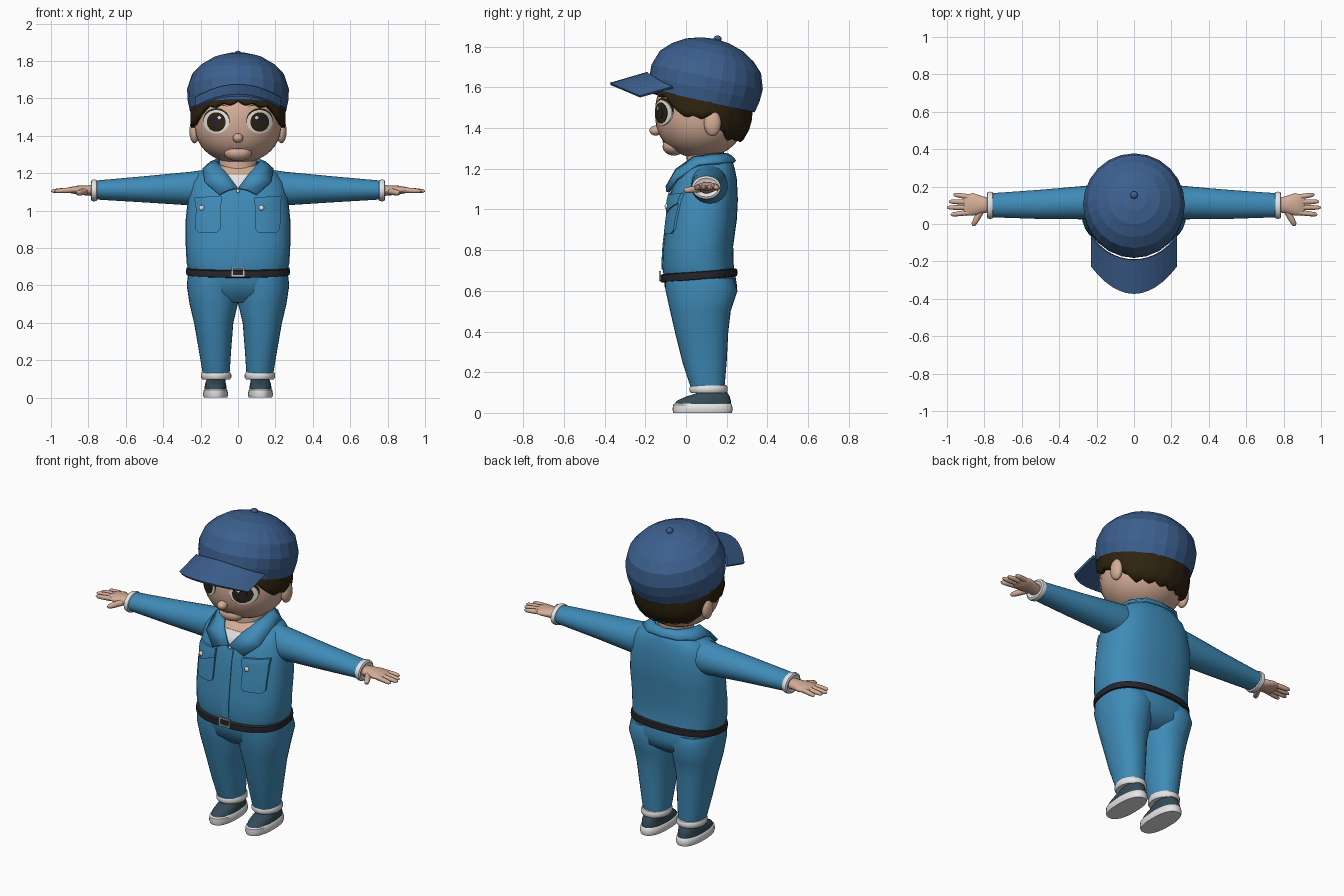
import bpy, bmesh, math
from mathutils import Vector as V

if "Cube" in bpy.data.objects:
    bpy.data.objects.remove(bpy.data.objects["Cube"])

def material(name, r, g, b):
    m = bpy.data.materials.new(name)
    m.diffuse_color = (r, g, b, 1)
    m.use_nodes = True
    m.node_tree.nodes["Principled BSDF"].inputs["Base Color"].default_value = m.diffuse_color
    return m

BLUE = material("work_blue", .05, .26, .48)
NAVY = material("cap_blue", .045, .115, .27)
SKIN = material("skin", .66, .42, .31)
HAIR = material("dark_brown", .028, .017, .005)
BELT = material("belt_black", .018, .018, .024)
WHITE = material("white", .78, .78, .78)
SLATE = material("shoe_slate", .035, .07, .095)
LIP = material("lip", .38, .2, .15)
METAL = material("silver", .55, .55, .55)
X, Y, Z = V((1, 0, 0)), V((0, 1, 0)), V((0, 0, 1))

def finish(name, bm, mat, mirror=False, smooth=True):
    bmesh.ops.recalc_face_normals(bm, faces=bm.faces[:])
    me = bpy.data.meshes.new(name)
    bm.to_mesh(me)
    bm.free()
    me.materials.append(mat)
    if smooth:
        me.polygons.foreach_set("use_smooth", [True] * len(me.polygons))
        me.set_sharp_from_angle(angle=math.radians(40))
    ob = bpy.data.objects.new(name, me)
    bpy.context.scene.collection.objects.link(ob)
    if mirror:
        ob.modifiers.new("mirror", 'MIRROR')
    return ob

def ring(c, u, v, a, b, n=2.0, seg=32):
    pts = []
    for i in range(seg):
        t = 2 * math.pi * i / seg
        co, si = math.cos(t), math.sin(t)
        pts.append(V(c) + u * a * math.copysign(abs(co) ** (2 / n), co)
                   + v * b * math.copysign(abs(si) ** (2 / n), si))
    return pts

def loft(name, rings, mat, caps=(True, True), closed=True, **kw):
    bm = bmesh.new()
    vs = [[bm.verts.new(p) for p in r] for r in rings]
    n = len(vs[0])
    for a, b in zip(vs, vs[1:]):
        for i in range(n if closed else n - 1):
            j = (i + 1) % n
            bm.faces.new((a[i], a[j], b[j], b[i]))
    if caps[0]: bm.faces.new(vs[0])
    if caps[1]: bm.faces.new(vs[-1])
    return finish(name, bm, mat, **kw)

def stack(name, rows, mat, n=2.0, **kw):
    """rows: z, x centre, half width, front y, back y"""
    return loft(name, [ring((x, (f + b) / 2, z), X, Y, h, (b - f) / 2, n) for z, x, h, f, b in rows], mat, **kw)

def tube(name, pts, mat, **kw):
    d = (V(pts[-1][0]) - V(pts[0][0])).normalized()
    u = d.cross(Z).normalized()
    return loft(name, [ring(p, u, d.cross(u), r, r, 2, 12) for p, r in pts], mat, **kw)

def ball(name, c, r, mat, **kw):
    bm = bmesh.new()
    bmesh.ops.create_uvsphere(bm, u_segments=24, v_segments=14, radius=1)
    for v in bm.verts:
        v.co = V(c) + V([v.co[i] * r[i] for i in range(3)])
    return finish(name, bm, mat, **kw)

def patch(name, outline, surf, mat, off=.004, **kw):
    """thin plate following the front surface y = surf(x, z)"""
    pts = []
    for p, q in zip(outline, outline[1:] + outline[:1]):
        k = max(1, int(math.dist(p, q) / .02))
        pts += [(p[0] + (q[0] - p[0]) * i / k, p[1] + (q[1] - p[1]) * i / k) for i in range(k)]
    cx, cz = (sum(p[i] for p in pts) / len(pts) for i in (0, 1))
    rings = []
    for t, o in ((.05, off), (.35, off), (.7, off), (1, off), (1, -.004)):
        r = [(cx + (x - cx) * t, cz + (z - cz) * t) for x, z in pts]
        rings.append([V((x, surf(x, z) - o, z)) for x, z in r])
    return loft(name, rings, mat, **kw)

def oval(x, z, a, b, seg=28):
    return [(x + a * math.cos(6.28319 * i / seg), z + b * math.sin(6.28319 * i / seg)) for i in range(seg)]

# jacket body
TORSO = [(.68, 0, .265, -.11, .24), (.72, 0, .275, -.118, .235), (.82, 0, .28, -.112, .232), (.95, 0, .28, -.097, .25),
         (1.05, 0, .27, -.083, .255), (1.15, 0, .25, -.055, .25), (1.2, 0, .215, -.02, .24),
         (1.235, 0, .15, .02, .23), (1.255, 0, .1, .05, .2)]
stack("jacket", TORSO, BLUE, 2.5)

def chest(x, z):
    for a, b in zip(TORSO, TORSO[1:]):
        if z <= b[0] or b is TORSO[-1]:
            t = min(1, (z - a[0]) / (b[0] - a[0]))
            h, f, k = (a[i] + (b[i] - a[i]) * t for i in (2, 3, 4))
            return (f + k) / 2 - (k - f) / 2 * max(0, 1 - abs(x / h) ** 2.5) ** .4

# sleeves, cuffs, hands
def arm_ring(x, y, z, ry, rz):
    return ring((x, y, z), Y, Z, ry, rz)
loft("sleeve", [arm_ring(.1, .11, 1.13, .09, .1), arm_ring(.25, .115, 1.118, .09, .09),
     arm_ring(.5, .105, 1.114, .078, .07), arm_ring(.77, .1, 1.11, .064, .05)], BLUE, mirror=True)
loft("sleeve_cuff", [arm_ring(x, .1, 1.108, .06 + d, .046 + d) for x, d in
     ((.752, .002), (.757, .01), (.77, .013), (.782, .01), (.787, 0), (.78, -.012))], WHITE, mirror=True)
loft("palm", [arm_ring(.76, .1, 1.107, .036, .03), arm_ring(.81, .103, 1.108, .045, .027),
     arm_ring(.86, .105, 1.11, .06, .023), arm_ring(.9, .1, 1.11, .056, .016), arm_ring(.912, .1, 1.11, .045, .008)],
     SKIN, mirror=True)
def finger(name, p, q, r):
    p, q = V(p), V(q)
    tube(name, [(p, r), (p.lerp(q, .6), r * .9), (p.lerp(q, .9), r * .7), (q, r * .25)], SKIN, mirror=True)
for i, (y0, x1, y1) in enumerate(((.145, .965, .158), (.117, .99, .12), (.088, 1.0, .088), (.061, .98, .05))):
    finger("finger_%d" % (i + 1), (.885, y0, 1.11), (x1, y1, 1.104), .0145)
finger("thumb", (.815, .075, 1.103), (.862, -.01, 1.093), .018)

# trousers
stack("trouser_seat", [(.69, 0, .262, -.112, .24), (.62, 0, .268, -.105, .252), (.56, 0, .24, -.085, .235),
      (.51, 0, .13, -.03, .17)], BLUE, 2.5)
stack("trouser_leg", [(.66, .135, .132, -.1, .235), (.6, .138, .136, -.1, .253), (.5, .13, .129, -.078, .22),
      (.4, .13, .105, -.055, .208), (.25, .123, .086, -.018, .2), (.11, .116, .07, .028, .188)], BLUE, 2.2, mirror=True)
stack("trouser_cuff", [(z, .117, .07 + d, .028 - d, .194 + d) for z, d in
      ((.1, -.01), (.098, .004), (.108, .011), (.125, .011), (.135, .006), (.137, -.004))], WHITE, mirror=True)

# shoes
stack("shoe_sole", [(0, .12, .062, -.062, .225), (.015, .12, .067, -.066, .23), (.04, .12, .064, -.064, .226),
      (.046, .12, .058, -.055, .22)], WHITE, 2.4, mirror=True)
stack("shoe_upper", [(.04, .12, .06, -.06, .222), (.06, .12, .058, -.045, .22), (.08, .12, .054, .0, .215),
      (.096, .118, .05, .05, .205), (.13, .117, .045, .07, .18)], SLATE, 2.3, mirror=True)

# belt, tilted up to the back, and buckle
belt = [ring((0, .063, z), X, Y, .268 + d, .18 + d, 2.5, 48) for z, d in
        ((.655, -.004), (.658, .008), (.675, .01), (.692, .008), (.697, -.006))]
for r in belt:
    for p in r:
        p.z += .08 * (p.y - .063)
loft("belt", belt, BELT)
for nm, o in (("top", [(-.036, .69), (.036, .69), (.036, .698), (-.036, .698)]),
              ("bottom", [(-.036, .648), (.036, .648), (.036, .656), (-.036, .656)]),
              ("left", [(-.036, .648), (-.028, .648), (-.028, .698), (-.036, .698)]),
              ("right", [(.028, .648), (.036, .648), (.036, .698), (.028, .698)])):
    patch("buckle_" + nm, o, lambda x, z: -.127, METAL, .005)

# pockets, placket, buttons, collar
patch("placket", [(-.02, .705), (.02, .705), (.02, 1.1), (-.02, 1.1)], chest, BLUE, .004)
for s, nm in ((-1, "right"), (1, "left")):
    c = s * .16
    patch("pocket_" + nm, [(c - .065, 1.05), (c - .067, .9), (c - .05, .882), (c + .045, .882), (c + .065, .9),
          (c + .07, 1.05)], chest, BLUE, .009)
    patch("pocket_flap_" + nm, [(c - .072, 1.07), (c - .07, 1.02), (c - .035, .985), (c + .07, 1.03),
          (c + .072, 1.08)], chest, BLUE, .016)
    bx = c - .035
    ball("pocket_button_" + nm, (bx, chest(bx, 1.015) - .018, 1.015), (.014, .009, .014), WHITE)
ball("collar_button", (0, chest(0, 1.105) - .008, 1.105), (.01, .008, .01), WHITE)
patch("undershirt", [(0, 1.115), (.075, 1.19), (-.075, 1.19)], chest, WHITE, .005)
patch("throat", [(-.08, 1.185), (.08, 1.185), (.1, 1.235), (-.1, 1.235)], chest, SKIN, .003)
inner = [(.003, -.088, 1.12), (.06, -.045, 1.195), (.115, .04, 1.255), (.115, .13, 1.268), (.07, .19, 1.27), (0, .205, 1.268)]
outer = [(.1, -.09, 1.085), (.175, -.045, 1.15), (.185, .06, 1.22), (.175, .16, 1.228), (.1, .23, 1.235), (0, .242, 1.235)]
mid = [tuple(V(a).lerp(V(b), .5) + V((0, -.004, .008))) for a, b in zip(inner, outer)]
col = loft("collar", [[V(p) for p in r] for r in (inner, mid, outer)], BLUE, (False, False), False, mirror=True)
m = col.modifiers.new("thickness", 'SOLIDIFY')
m.thickness, m.offset = .016, 0

# head and neck
def size(z, c, r):
    return math.sqrt(max(0, 1 - abs((z - c) / r) ** 2.4))
def face(x, z):
    return .07 - .222 * math.sqrt(max(.0, size(z, 1.475, .222) ** 2 - (x / .232) ** 2))
heads = [1.475 - .222 * math.cos(math.pi * i / 20) for i in range(1, 20)]
loft("head", [ring((0, .07, z), X, Y, .232 * size(z, 1.475, .222), .222 * size(z, 1.475, .222), 2, 40)
     for z in heads], SKIN)
stack("neck", [(1.15, 0, .11, 0, .18), (1.22, 0, .1, .005, .18), (1.32, 0, .1, .0, .19)], SKIN)
ball("ear", (.232, .13, 1.425), (.028, .042, .065), SKIN, mirror=True)
ball("nose", (0, -.148, 1.388), (.028, .032, .025), SKIN)
ball("chin", (0, -.06, 1.31), (.075, .055, .045), SKIN)

# eyes, brows, mouth
patch("eyelash", oval(.116, 1.484, .071, .064), face, HAIR, .003, mirror=True)
patch("eye_white", oval(.116, 1.475, .069, .063), face, WHITE, .006, mirror=True)
patch("iris", oval(.116, 1.474, .05, .052), face, HAIR, .008, mirror=True)
patch("pupil", oval(.116, 1.474, .026, .028), face, BELT, .0095, mirror=True)
patch("eye_glint", oval(.1, 1.497, .009, .009, 12), face, WHITE, .011, mirror=True)
patch("eyebrow", [(.05, 1.556), (.11, 1.57), (.17, 1.556), (.11, 1.578)], face, HAIR, .005, mirror=True)
patch("mouth", [(-.05, 1.337), (0, 1.328), (.05, 1.337), (0, 1.334)], face, LIP, .005)

# hair shell with a ragged lower edge
EDGE = [(0, 1.58), (25, 1.565), (48, 1.545), (60, 1.48), (75, 1.455), (92, 1.45), (104, 1.46), (116, 1.38),
        (128, 1.345), (180, 1.335)]
def edge(a):
    for (a0, z0), (a1, z1) in zip(EDGE, EDGE[1:]):
        if a <= a1:
            return z0 + (z1 - z0) * (a - a0) / (a1 - a0)
rows = []
for k in range(7):
    row = []
    for i in range(72):
        a = -180 + 5 * i
        lo = edge(abs(a)) + (.009, 0, -.007, 0)[i % 4]
        z = lo + (1.63 - lo) * k / 6
        f = size(z, 1.5, .25) * (1 + (.012, 0, -.004, 0)[i % 4])
        t = math.radians(a)
        row.append(V((.256 * f * math.sin(t), .077 - .248 * f * math.cos(t), z)))
    rows.append(row)
hair = loft("hair", rows, HAIR, (False, False))
hair.modifiers.new("thickness", 'SOLIDIFY').thickness = .025

# cap, tilted back, with button
cap = loft("cap", [ring((0, 0, z), X, Y, r, r * 1.03, 2, 24) for r, z in
     ((.235, .03), (.258, 0), (.27, .06), (.272, .12), (.247, .195), (.2, .243), (.14, .281), (.07, .303), (.01, .31))],
     NAVY, (False, True), smooth=False)
cap.location, cap.rotation_euler = (0, .078, 1.535), (-.22, 0, 0)
ball("cap_button", (0, .155, 1.838), (.02, .02, .017), NAVY)

# cap brim
grid = []
for j in range(5):
    v = j / 4
    row = []
    for i in range(13):
        u = -1 + i / 6
        x = .226 * u
        root = V((x, .085 - .275 * math.sqrt(1 - (x / .27) ** 2), 1.67 - .07 * u * u))
        tip = V((x, -.372 + .145 * u * u, 1.617 - .062 * u * u))
        row.append(root.lerp(tip, v))
    grid.append(row)
brim = loft("cap_brim", grid, NAVY, (False, False), False, smooth=False)
m = brim.modifiers.new("thickness", 'SOLIDIFY')
m.thickness, m.offset = .012, 0
